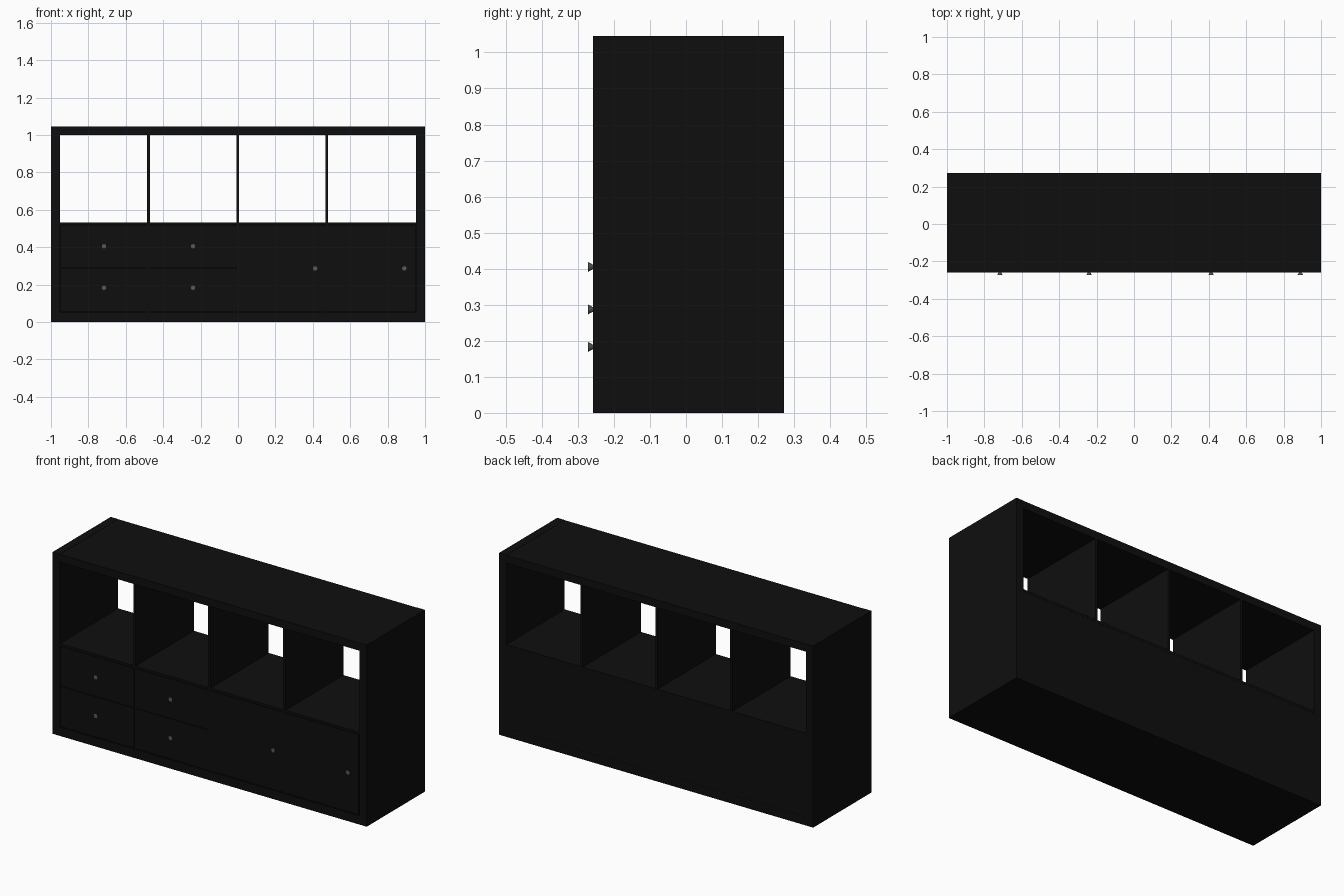
import bpy
from math import pi

if "Cube" in bpy.data.objects:
    bpy.data.objects.remove(bpy.data.objects["Cube"])


def material(name, rgb):
    m = bpy.data.materials.new(name)
    m.diffuse_color = (*rgb, 1)
    m.use_nodes = True
    m.node_tree.nodes["Principled BSDF"].inputs["Base Color"].default_value = m.diffuse_color
    return m


BLACK = material("black_wood", (0.0045, 0.0045, 0.0045))
GREY = material("grey_metal", (0.10, 0.10, 0.10))


def box(name, x0, x1, y0, y1, z0, z1):
    bpy.ops.mesh.primitive_cube_add(size=1, location=((x0 + x1) / 2, (y0 + y1) / 2, (z0 + z1) / 2))
    ob = bpy.context.object
    ob.name = name
    ob.scale = (x1 - x0, y1 - y0, z1 - z0)
    bpy.ops.object.transform_apply(location=False, rotation=False, scale=True)
    ob.data.materials.append(BLACK)
    return ob


def knob(x, z):
    # flared knob, wide at the front
    bpy.ops.mesh.primitive_cone_add(vertices=16, radius1=0.014, radius2=0.005, depth=0.016,
                                    location=(x, FRONT - 0.006, z), rotation=(-pi / 2, 0, 0))
    ob = bpy.context.object
    ob.name = "knob"
    ob.data.materials.append(GREY)
    bpy.ops.object.shade_smooth_by_angle()


FRONT, BACK = -0.258, 0.272
INNER, TOP = 0.953, 1.045
BAY = INNER / 2

# outer frame
for s, side in ((-1, "left"), (1, "right")):
    x = sorted((s * INNER, s * 1.0))
    box(side + "_side", *x, FRONT, BACK, 0, TOP)
box("top_panel", -INNER, INNER, FRONT, BACK, 1.0, TOP - 0.001)
box("base_panel", -INNER, INNER, FRONT, BACK, 0, 0.05)

# shelf, lower back and dividers
box("middle_shelf", -INNER, INNER, FRONT, BACK, 0.518, 0.531)
box("back_panel", -INNER, INNER, BACK - 0.012, BACK - 0.001, 0.05, 0.518)
for i in (-1, 0, 1):
    x = i * BAY - 0.002
    box("upper_divider", x - 0.007, x + 0.007, FRONT, BACK, 0.531, 1.0)
    box("lower_divider", x - 0.007, x + 0.007, FRONT + 0.002, BACK - 0.012, 0.05, 0.518)

# drawers in the two left bays, doors in the two right bays
for i in range(4):
    x0 = -INNER + i * BAY + 0.004
    x1 = x0 + BAY - 0.008
    if i < 2:
        for z0, z1, kz in ((0.055, 0.286, 0.183), (0.289, 0.516, 0.405)):
            box("drawer_front", x0, x1, FRONT, FRONT + 0.02, z0, z1)
            knob((x0 + x1) / 2 - 0.002, kz)
    else:
        box("door", x0, x1, FRONT, FRONT + 0.02, 0.055, 0.516)
        knob(x1 - 0.06, 0.287)
